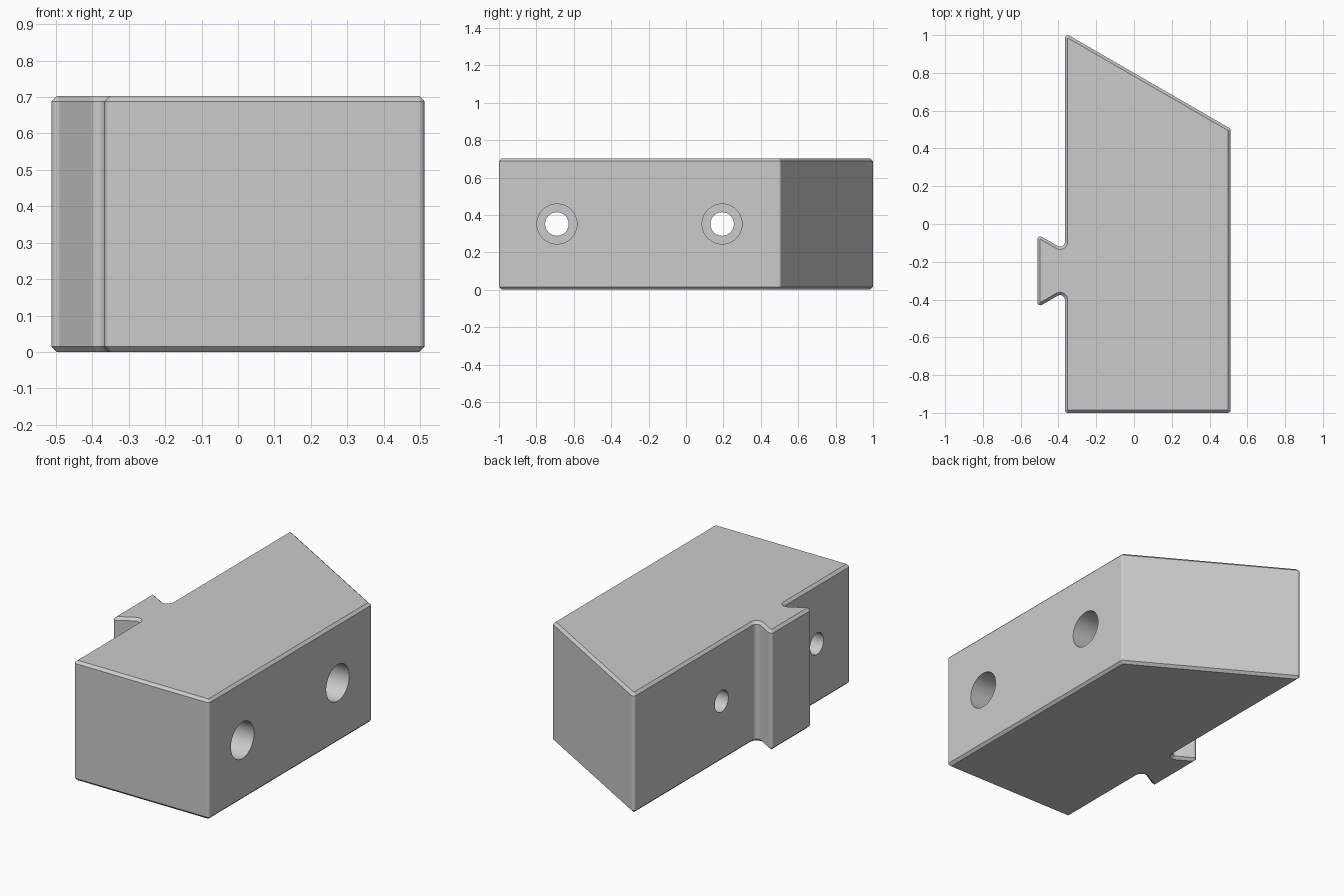
import bpy, bmesh, math
from mathutils import Vector, Matrix

if "Cube" in bpy.data.objects:
    bpy.data.objects.remove(bpy.data.objects["Cube"])

HEIGHT, CHAMFER = 0.703, 0.015
EDGE_R, NECK_R = 0.016, 0.025
SIDE, WALL = 0.512, -0.366          # outer x, and the wall behind the dovetail
MID_Y, TIP, NECK = -0.248, 0.194, 0.11
SLOPE_TOP = 1.011


def material(name, value):
    mat = bpy.data.materials.new(name)
    mat.use_nodes = True
    colour = (value, value, value, 1)
    mat.diffuse_color = colour
    mat.node_tree.nodes["Principled BSDF"].inputs["Base Color"].default_value = colour
    return mat


def make_object(name, bm):
    bmesh.ops.recalc_face_normals(bm, faces=bm.faces[:])
    mesh = bpy.data.meshes.new(name)
    bm.to_mesh(mesh)
    bm.free()
    obj = bpy.data.objects.new(name, mesh)
    bpy.context.collection.objects.link(obj)
    return obj


def rounded(corners, steps=8):
    """Round every corner; return (point, outward normal) pairs."""
    result = []
    for i, (x, y, r) in enumerate(corners):
        p = Vector((x, y))
        d1 = (p - Vector(corners[i - 1][:2])).normalized()
        d2 = (Vector(corners[(i + 1) % len(corners)][:2]) - p).normalized()
        n1, n2 = Vector((d1.y, -d1.x)), Vector((d2.y, -d2.x))
        turn = math.atan2(d1.x * d2.y - d1.y * d2.x, d1.dot(d2))
        s = math.copysign(r, turn)
        centre = p - s * (n1 + n2) / (1 + n1.dot(n2))
        for k in range(steps + 1):
            n = Matrix.Rotation(turn * k / steps, 2) @ n1
            result.append((centre + s * n, n))
    return result


def bridge(bm, rings):
    for a, b in zip(rings, rings[1:]):
        for i in range(len(a)):
            j = (i + 1) % len(a)
            bm.faces.new((a[i], a[j], b[j], b[i]))
    bm.faces.new(rings[0][::-1])
    bm.faces.new(rings[-1])


# Block outline with slanted back end and dovetail key
outline = rounded([
    (WALL, -1, EDGE_R), (SIDE, -1, EDGE_R),
    (SIDE, SLOPE_TOP - (SIDE - WALL) * math.tan(math.radians(30)), EDGE_R),
    (WALL, SLOPE_TOP, EDGE_R),
    (WALL, MID_Y + NECK, NECK_R), (-SIDE, MID_Y + TIP, EDGE_R),
    (-SIDE, MID_Y - TIP, EDGE_R), (WALL, MID_Y - NECK, NECK_R)])

bm = bmesh.new()
levels = [(0, CHAMFER), (CHAMFER, 0), (HEIGHT - CHAMFER, 0), (HEIGHT, CHAMFER)]
bridge(bm, [[bm.verts.new((*(p - inset * n), z)) for p, n in outline]
            for z, inset in levels])
block = make_object("dovetail_block", bm)
block.data.materials.append(material("plain grey", 0.6))

# Stepped screw holes: wide bore from the left side, narrow bore right through
STEP_X, WIDE, NARROW, SIDES = 0.0, 0.107, 0.063, 48
for y in (-0.69, 0.193):
    bm = bmesh.new()
    rings = []
    for x, r in ((-0.6, NARROW), (STEP_X, NARROW), (STEP_X, WIDE), (0.6, WIDE)):
        rings.append([bm.verts.new((x, y + r * math.cos(a), HEIGHT / 2 + r * math.sin(a)))
                      for a in (math.tau * k / SIDES for k in range(SIDES))])
    bridge(bm, rings)
    cutter = make_object("screw_hole_cutter", bm)
    cutter.hide_render = True
    mod = block.modifiers.new("screw_hole", "BOOLEAN")
    mod.operation, mod.solver, mod.object = "DIFFERENCE", "EXACT", cutter
    bpy.context.view_layer.objects.active = block
    bpy.ops.object.modifier_apply(modifier=mod.name)
    bpy.data.objects.remove(cutter)

# Smooth shading on the rounded edges and bores, flat elsewhere
for obj in bpy.context.selected_objects:
    obj.select_set(False)
block.select_set(True)
bpy.context.view_layer.objects.active = block
bpy.ops.object.shade_smooth_by_angle(angle=math.radians(30))
weighted = block.modifiers.new("flat_walls", "WEIGHTED_NORMAL")
weighted.keep_sharp = True
